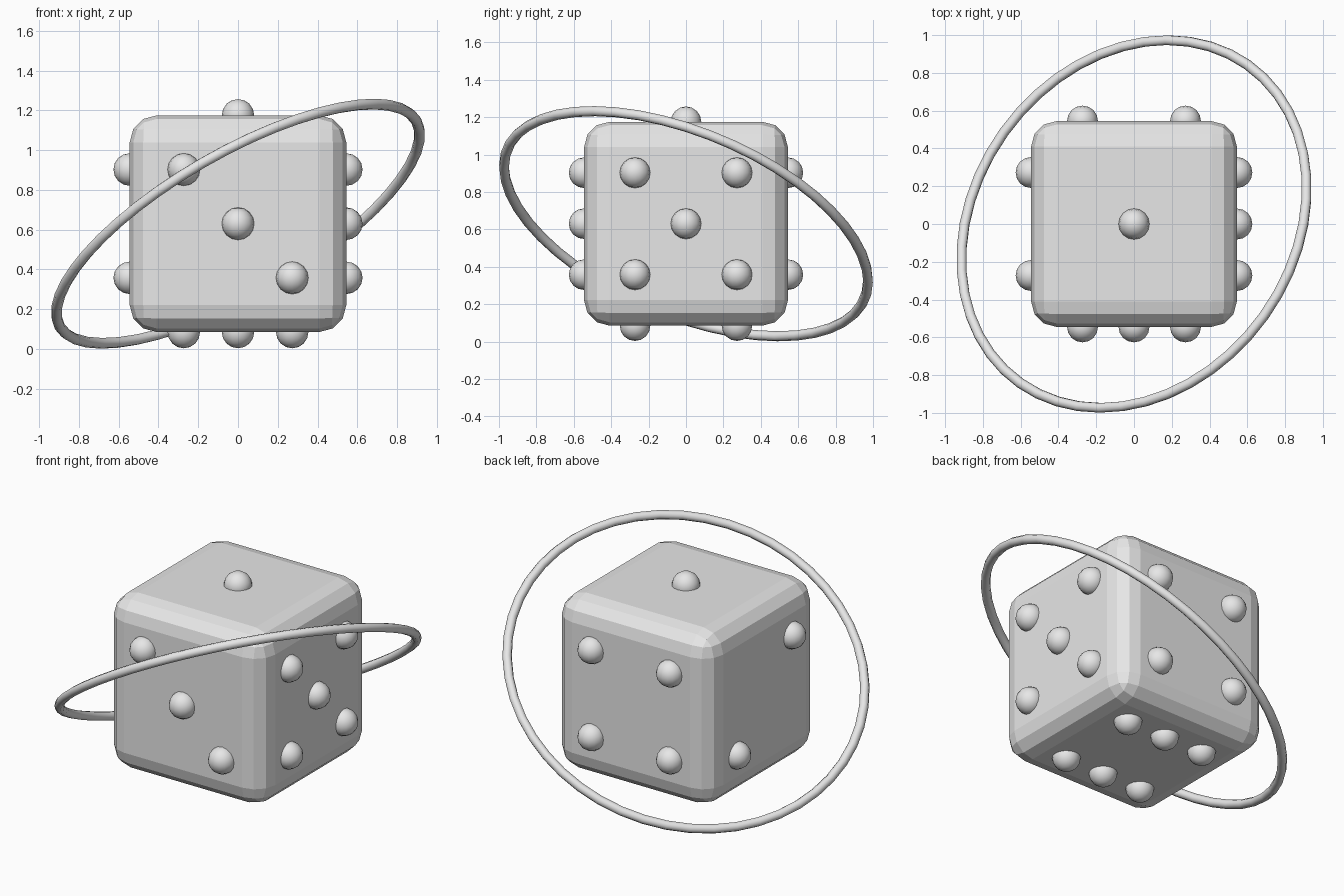
import bpy, math
from mathutils import Vector

if "Cube" in bpy.data.objects:
    bpy.data.objects.remove(bpy.data.objects["Cube"])

S = 0.545          # half side of the cube
C = Vector((0, 0, 0.63))
D = 0.5 * S        # pip spacing

grey = bpy.data.materials.new("light_grey")
grey.diffuse_color = (0.8, 0.8, 0.8, 1)
grey.use_nodes = True
grey.node_tree.nodes["Principled BSDF"].inputs["Base Color"].default_value = grey.diffuse_color


def finish(name, smooth):
    ob = bpy.context.object
    ob.name = name
    ob.data.materials.append(grey)
    if smooth:
        bpy.ops.object.shade_smooth()
    return ob


# rounded cube
bpy.ops.mesh.primitive_cube_add(size=2 * S, location=C)
body = finish("cube_body", False)
bev = body.modifiers.new("rounding", 'BEVEL')
bev.width = 0.136
bev.segments = 3

# pips: face normal, two in-face axes, pip positions
X, Y, Z = Vector((1, 0, 0)), Vector((0, 1, 0)), Vector((0, 0, 1))
four = [(a, b) for a in (-1, 1) for b in (-1, 1)]
faces = {
    "top": (Z, X, Y, [(0, 0)]),
    "left": (-X, Y, Z, [(-1, 1), (1, -1)]),
    "front": (-Y, X, Z, [(-1, 1), (0, 0), (1, -1)]),
    "back": (Y, X, Z, four),
    "right": (X, Y, Z, four + [(0, 0)]),
    "bottom": (-Z, X, Y, four + [(0, -1), (0, 1)]),
}
for side, (n, u, v, spots) in faces.items():
    for i, (a, b) in enumerate(spots):
        bpy.ops.mesh.primitive_uv_sphere_add(
            segments=16, ring_count=8, radius=0.15 * S,
            location=C + n * S + u * (a * D) + v * (b * D))
        finish(f"{side}_pip_{i + 1}", True)

# tilted ring around the cube
bpy.ops.mesh.primitive_torus_add(
    major_radius=1.9 * S, minor_radius=0.05 * S,
    major_segments=48, minor_segments=8, location=C,
    rotation=(math.radians(-20), math.radians(-30), 0))
finish("orbit_ring", True)
